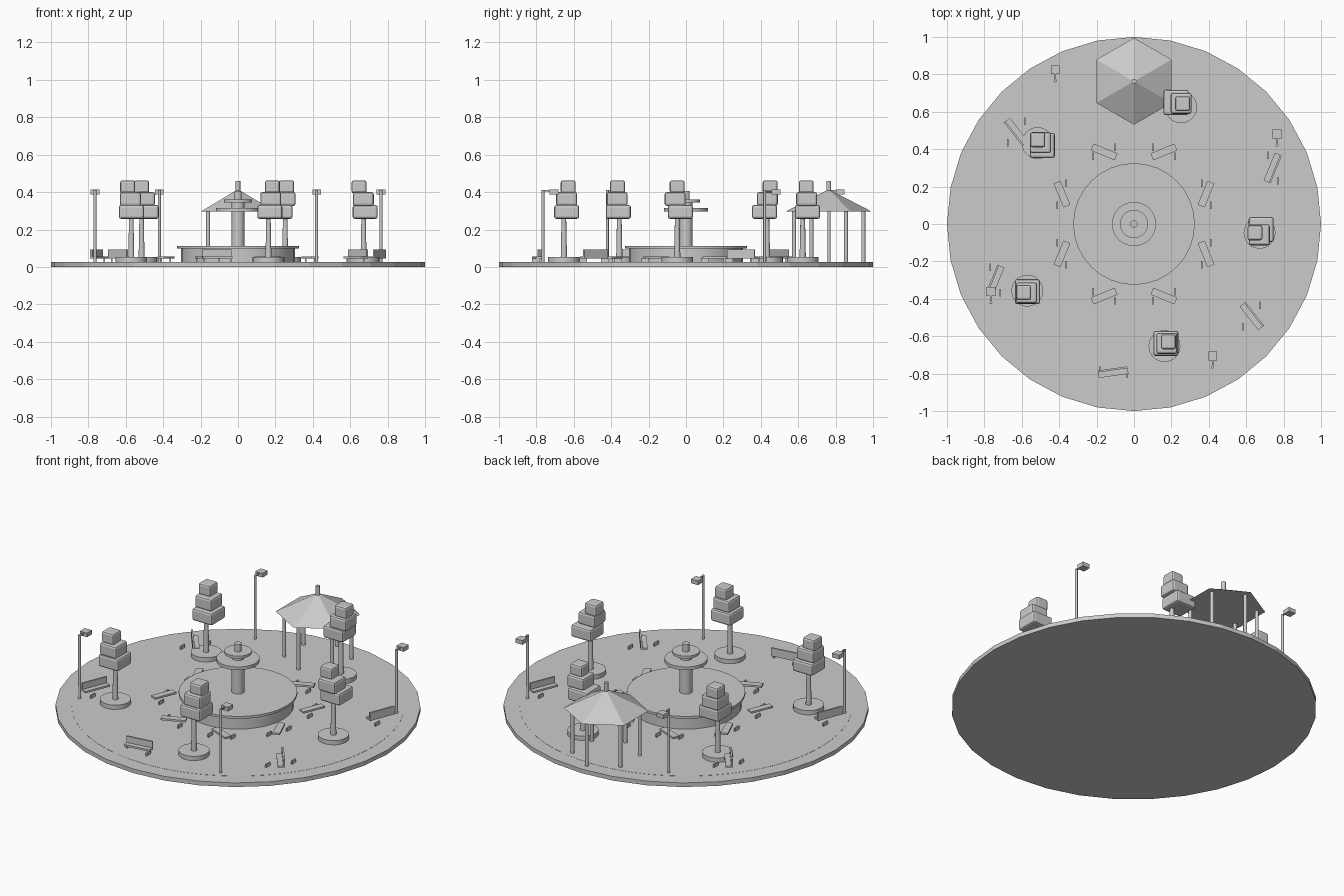
import bpy, math
from math import sin, cos, radians

if "Cube" in bpy.data.objects:
    bpy.data.objects.remove(bpy.data.objects["Cube"])


def cyl(name, x, y, z0, z1, r0, r1=None, n=32, rot=0.0):
    """Upright cylinder, or cone / taper when r1 differs."""
    r1 = r0 if r1 is None else r1
    bpy.ops.mesh.primitive_cone_add(vertices=n, radius1=r0, radius2=r1, depth=z1 - z0,
                                    location=(x, y, (z0 + z1) / 2), rotation=(0, 0, rot))
    o = bpy.context.object
    o.name = name
    return o


def box(name, x, y, z0, z1, sx, sy, rot=0.0, bevel=0.0):
    bpy.ops.mesh.primitive_cube_add(size=1, location=(x, y, (z0 + z1) / 2))
    o = bpy.context.object
    o.name = name
    o.scale = (sx, sy, z1 - z0)
    bpy.ops.object.transform_apply(location=False, rotation=False, scale=True)
    o.rotation_euler.z = rot
    if bevel:
        m = o.modifiers.new("bevel", 'BEVEL')
        m.width = bevel
        m.segments = 2
    return o


G = 0.026  # ground height

# Ground plate and slightly raised paving
cyl("ground_plate", 0, 0, 0, 0.025, 1.0)
cyl("paving", 0, 0, 0.015, G, 0.912, n=64)

# Fountain
cyl("fountain_basin", 0, 0, G, 0.10, 0.305)
cyl("fountain_rim", 0, 0, 0.098, 0.112, 0.325)
cyl("fountain_column", 0, 0, 0.11, 0.35, 0.035, n=20)
cyl("fountain_bowl", 0, 0, 0.296, 0.315, 0.118)
cyl("fountain_upper_bowl", 0, 0, 0.345, 0.36, 0.075)
cyl("fountain_spout", 0, 0, 0.36, 0.405, 0.02, n=16)

# Pavilion with hexagonal roof
PY = 0.763
cyl("pavilion_roof", 0, PY, 0.295, 0.415, 0.232, 0.0, n=6)
cyl("pavilion_finial", 0, PY, 0.40, 0.46, 0.013, n=12)
for k in range(6):
    a = radians(30 + 60 * k)
    cyl("pavilion_post", 0.185 * cos(a), PY + 0.185 * sin(a), G, 0.30, 0.011, n=10)

# Trees: round planter, tapered trunk, three stacked rounded blocks
blocks = [  # x, y of lower, middle and upper block
    ((0.680, -0.030), (0.670, -0.058), (0.647, -0.047)),
    ((0.225, 0.650), (0.252, 0.645), (0.260, 0.643)),
    ((-0.490, 0.420), (-0.500, 0.435), (-0.515, 0.450)),
    ((-0.570, -0.362), (-0.575, -0.368), (-0.590, -0.366)),
    ((0.170, -0.638), (0.175, -0.638), (0.184, -0.630)),
]
levels = [(0.257, 0.331, 0.134), (0.326, 0.400, 0.112), (0.393, 0.463, 0.08)]
for k, tree in enumerate(blocks):
    a = radians(-4 + 72 * k)
    x, y = 0.673 * cos(a), 0.673 * sin(a)
    cyl("tree_planter", x, y, G, 0.052, 0.085, n=24)
    cyl("tree_trunk", x, y, 0.04, 0.28, 0.017, 0.012, n=10)
    for (bx, by), (z0, z1, s) in zip(tree, levels):
        box("tree_foliage", bx, by, z0, z1, s, s, bevel=0.012)

# Street lamps
for k in range(4):
    a = radians(28.8 + 90 * k)
    x, y = 0.873 * cos(a), 0.873 * sin(a)
    cyl("lamp_post", x, y, G, 0.41, 0.008, n=10)
    box("lamp_arm", x, y + 0.03, 0.402, 0.41, 0.008, 0.065)
    box("lamp_head", x, y + 0.06, 0.388, 0.413, 0.047, 0.047)


def bench(r, deg, length, back):
    f = radians(deg)
    rot = math.pi / 2 - f
    x, y = r * cos(f), r * sin(f)
    box("bench_seat", x, y, 0.045, 0.056, length, 0.04, rot)
    for s in (-1, 1):
        d = s * length * 0.46
        box("bench_leg", x - d * sin(f), y + d * cos(f), G, 0.046, 0.008, 0.04)
    if back:
        box("bench_back", x + 0.015 * cos(f), y - 0.015 * sin(f), 0.05, 0.094,
            length, 0.01, rot)


# Inner ring of plain benches, outer ring with backrests
for k in range(8):
    bench(0.417, 22.5 + 45 * k, 0.138, False)
for deg in (22, 142, 202, 262, 322):
    bench(0.80, deg, 0.16, True)

# Smooth the round parts, keeping their edges sharp
for o in bpy.data.objects:
    if o.name.startswith(("fountain", "tree_planter", "tree_trunk", "lamp_post", "pavilion_post")):
        bpy.ops.object.select_all(action='DESELECT')
        o.select_set(True)
        bpy.context.view_layer.objects.active = o
        bpy.ops.object.shade_smooth_by_angle(angle=radians(40))
